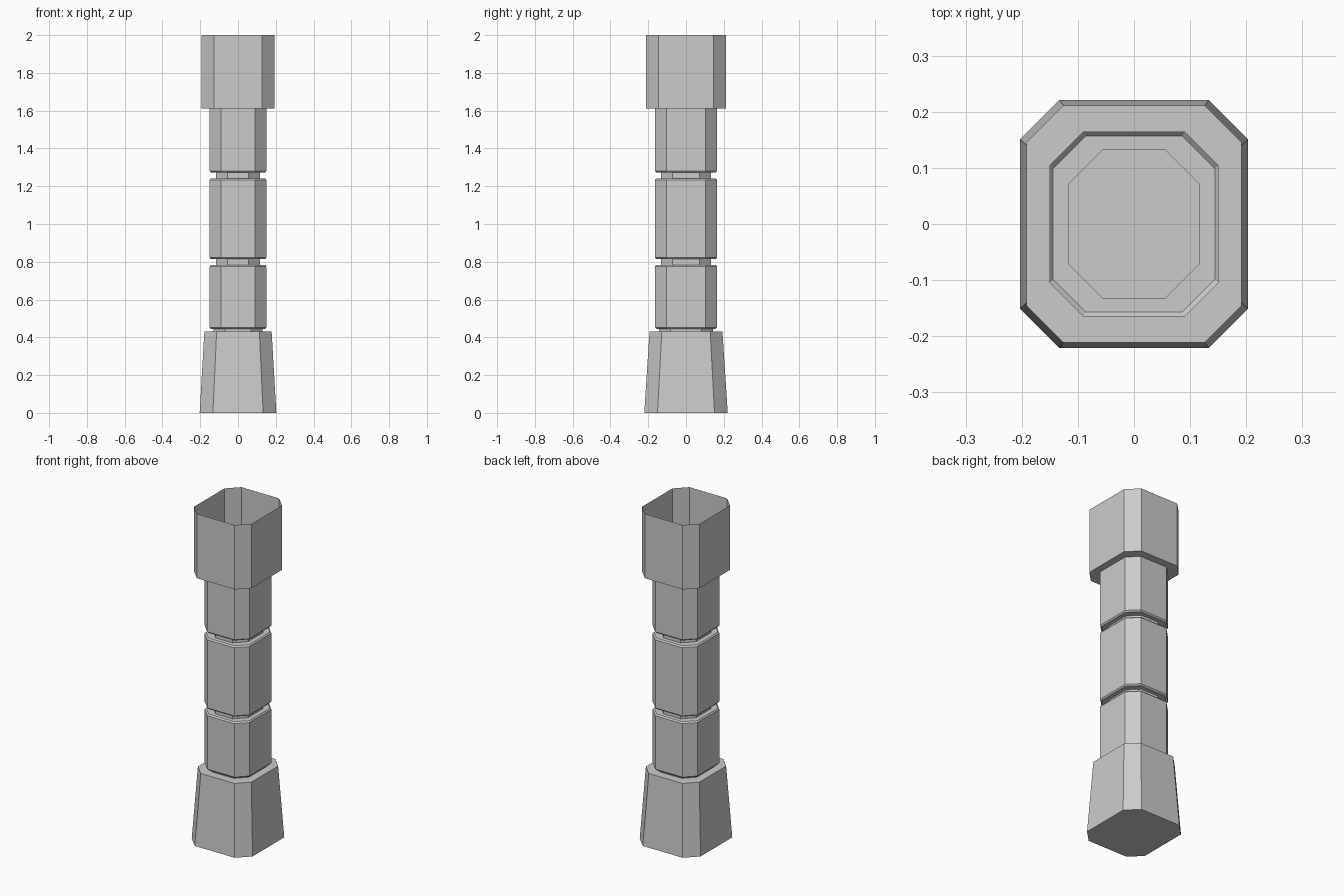
import bpy, bmesh

if "Cube" in bpy.data.objects:
    bpy.data.objects.remove(bpy.data.objects["Cube"])


def ring(bm, z, hx, hy, c):
    """Chamfered rectangle (eight corners) at height z."""
    pts = [(hx, -hy + c), (hx, hy - c), (hx - c, hy), (-hx + c, hy),
           (-hx, hy - c), (-hx, -hy + c), (-hx + c, -hy), (hx - c, -hy)]
    return [bm.verts.new((x, y, z)) for x, y in pts]


def stack(name, levels, cap_bottom=False):
    """Open shell through a list of (z, half x, half y, chamfer) sections."""
    bm = bmesh.new()
    rings = [ring(bm, *lv) for lv in levels]
    for a, b in zip(rings, rings[1:]):
        for i in range(8):
            j = (i + 1) % 8
            bm.faces.new((a[i], a[j], b[j], b[i]))
    if cap_bottom:
        bm.faces.new(rings[0][::-1])
    me = bpy.data.meshes.new(name)
    bm.to_mesh(me)
    bm.free()
    ob = bpy.data.objects.new(name, me)
    bpy.context.collection.objects.link(ob)
    return ob


SHAFT = (0.15, 0.164, 0.06)
BEVEL = (0.144, 0.157, 0.058)
GROOVE = (0.117, 0.132, 0.061)
NECK = (0.13, 0.143, 0.06)
E = 0.008  # bevel height

# Tapered base with its top ledge
stack("base", [(0, 0.203, 0.221, 0.07), (0.432, 0.178, 0.193, 0.065),
               (0.432, *NECK)], cap_bottom=True)

# Shaft: three bevelled drums separated by recessed grooves
levels = [(0.432, *NECK)]
drums = [(0.453, 0.783, NECK, GROOVE), (0.822, 1.241, GROOVE, GROOVE),
         (1.281, 1.612, GROOVE, None)]
for z0, z1, below, above in drums:
    levels += [(z0 - E, *below), (z0 - E, *BEVEL), (z0, *SHAFT)]
    if above:
        levels += [(z1 - E, *SHAFT), (z1, *BEVEL), (z1, *above)]
    else:
        levels += [(z1, *SHAFT)]
stack("shaft", levels)

# Hollow open-topped capital with its underside ledge
stack("capital", [(1.612, *SHAFT), (1.612, 0.192, 0.211, 0.066),
                  (2.0, 0.192, 0.211, 0.066)])
